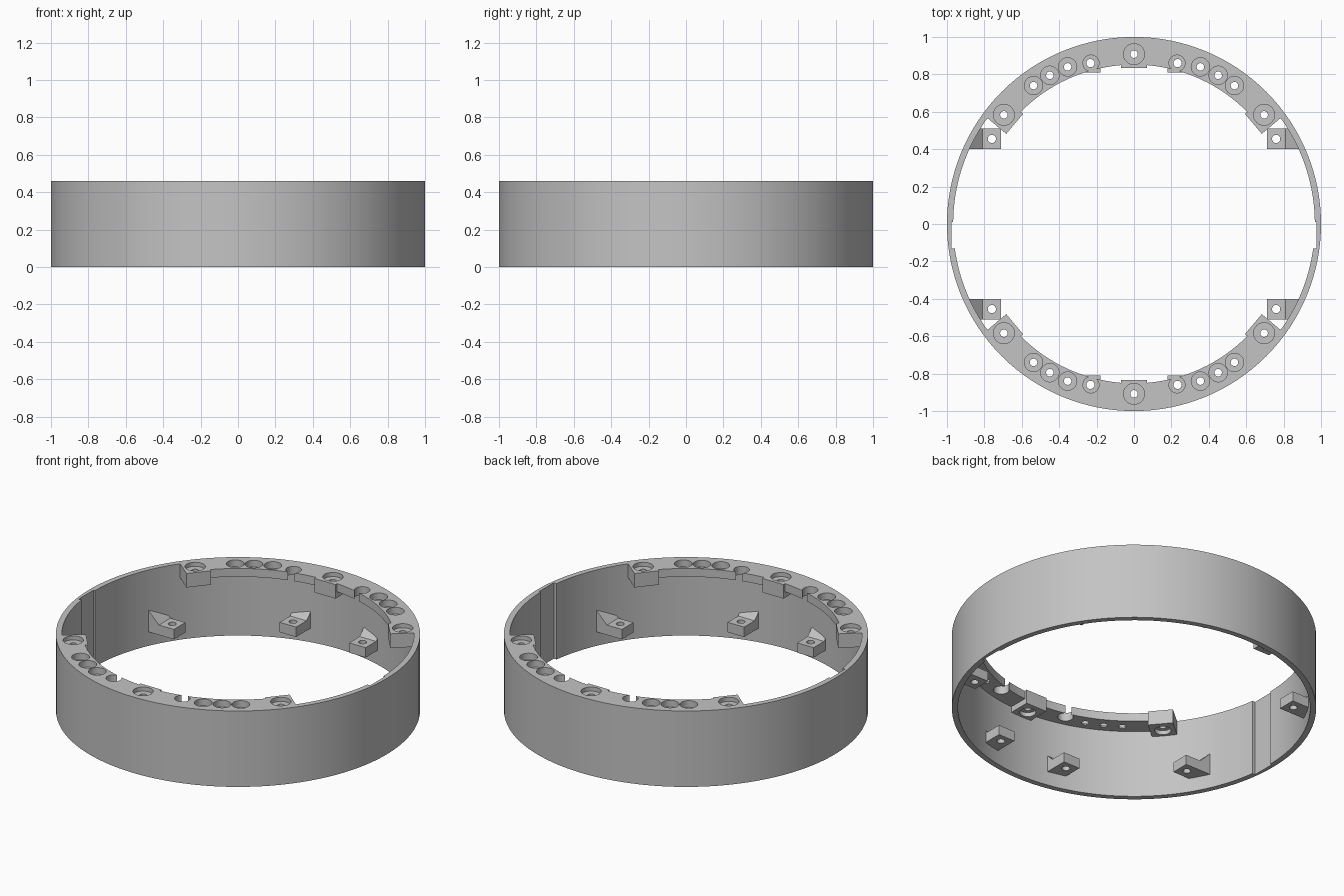
import bpy, bmesh
from math import sin, cos, radians, pi, hypot

if "Cube" in bpy.data.objects:
    bpy.data.objects.remove(bpy.data.objects["Cube"], do_unlink=True)

HEIGHT, OUTER, INNER, SEGMENTS = 0.46, 1.0, 0.967, 128
FLANGE_INNER, FLANGE_Z, BOSS_Z = 0.852, 0.41, 0.375

grey = bpy.data.materials.new("plain grey")
grey.use_nodes = True
grey.diffuse_color = (0.55, 0.55, 0.55, 1)
grey.node_tree.nodes["Principled BSDF"].inputs["Base Color"].default_value = grey.diffuse_color


def finish(name, bm):
    bmesh.ops.recalc_face_normals(bm, faces=bm.faces)
    mesh = bpy.data.meshes.new(name)
    bm.to_mesh(mesh)
    bm.free()
    mesh.materials.append(grey)
    ob = bpy.data.objects.new(name, mesh)
    bpy.context.collection.objects.link(ob)
    return ob


def prism(name, outline, low, high, place=lambda a, b, h: (a, b, h)):
    """Extrude a 2D outline from low to high along the third axis."""
    bm = bmesh.new()
    face = bm.faces.new([bm.verts.new(place(a, b, low)) for a, b in outline])
    top = bmesh.ops.extrude_face_region(bm, geom=[face])["geom"]
    origin, end = place(0, 0, low), place(0, 0, high)
    bmesh.ops.translate(bm, vec=[e - o for e, o in zip(end, origin)],
                        verts=[v for v in top if isinstance(v, bmesh.types.BMVert)])
    return finish(name, bm)


def lathe(bm, profile, x=0, y=0, segments=32, closed=False):
    """Turn a radius/height profile around a vertical line."""
    rings = [[bm.verts.new((x + r * cos(2 * pi * i / segments), y + r * sin(2 * pi * i / segments), z))
              for i in range(segments)] for r, z in profile]
    pairs = list(zip(rings, rings[1:]))
    if closed:
        pairs.append((rings[-1], rings[0]))
    else:
        bm.faces.new(rings[0])
        bm.faces.new(rings[-1])
    for a, b in pairs:
        for i in range(segments):
            j = (i + 1) % segments
            bm.faces.new((a[i], a[j], b[j], b[i]))


def boolean(target, tool, operation):
    mod = target.modifiers.new("cut", 'BOOLEAN')
    mod.operation, mod.object, mod.solver = operation, tool, 'EXACT'
    bpy.context.view_layer.objects.active = target
    bpy.ops.object.modifier_apply(modifier=mod.name)
    bpy.data.objects.remove(tool, do_unlink=True)


def clip_to_wall(ob):
    bm = bmesh.new()
    lathe(bm, [(INNER, -1), (INNER, 1)], segments=SEGMENTS)
    boolean(ob, finish("clip", bm), 'INTERSECT')


def rectangle(x0, x1, y0, y1):
    return [(x0, y0), (x1, y0), (x1, y1), (x0, y1)]


# Outer ring with a shallow recess inside each side
wall = bmesh.new()
lathe(wall, [(OUTER, 0), (OUTER, HEIGHT), (INNER, HEIGHT), (INNER, 0)], segments=SEGMENTS, closed=True)
ring = finish("ring_wall", wall)
boolean(ring, prism("recess", rectangle(-0.977, 0.977, -0.13, 0.012), -0.1, 0.6), 'DIFFERENCE')
parts = [ring]

# Top flange: arc plate, three thick bosses, bored holes
arc = [radians(40 + 100 * i / 40) for i in range(41)]
outline = [(0.99 * cos(a), 0.99 * sin(a)) for a in arc]
outline += [(FLANGE_INNER * cos(a), FLANGE_INNER * sin(a)) for a in reversed(arc)]
flange = prism("back_flange", outline, FLANGE_Z, HEIGHT)
BOSS_ANGLES = [radians(a) for a in (40, 90, 140)]
for a in BOSS_ANGLES:
    def turn(u, v, h, a=a):
        return (u * cos(a) - v * sin(a), u * sin(a) + v * cos(a), h)
    boolean(flange, prism("boss", rectangle(0.833, 0.985, -0.07, 0.07), BOSS_Z, HEIGHT, turn), 'UNION')
clip_to_wall(flange)

holes = bmesh.new()
for a in BOSS_ANGLES:
    lathe(holes, [(0.045, 0.3), (0.045, 0.4), (0.02, 0.4), (0.02, 0.435), (0.056, 0.435), (0.056, 0.5)],
          0.908 * cos(a), 0.908 * sin(a))
for side in (-1, 1):
    for x, y in ((0.355, 0.84), (0.45, 0.795), (0.537, 0.74)):
        lathe(holes, [(0.02, 0.3), (0.02, 0.42), (0.049, 0.42), (0.049, 0.5)], side * x, y)
    lathe(holes, [(0.043, 0.3), (0.043, 0.5)], side * 0.23, 0.86)
boolean(flange, finish("holes", holes), 'DIFFERENCE')
parts.append(flange)

# The front flange is the back one turned half way round
front = flange.copy()
front.data = flange.data.copy()
front.name = "front_flange"
front.data.transform(((-1, 0, 0, 0), (0, -1, 0, 0), (0, 0, 1, 0), (0, 0, 0, 1)))
bpy.context.collection.objects.link(front)
parts.append(front)


# Low drilled tabs with a ramp rising to the wall
def tab(name, inner, near, far, along_x, sx, sy):
    profile = [(inner, 0.085), (0.99, 0.085), (0.99, 0.145 + 0.89 - inner),
               (inner + 0.1, 0.145), (inner, 0.145)]

    def place(u, z, v):
        return (sx * u, sy * v, z) if along_x else (sx * v, sy * u, z)
    ob = prism(name, profile, near, far, place)
    clip_to_wall(ob)
    x, y, z = place(inner + 0.05, 0, (near + far) / 2)
    drill = bmesh.new()
    lathe(drill, [(0.022, 0), (0.022, 0.3)], x, y)
    boolean(ob, finish("drill", drill), 'DIFFERENCE')
    parts.append(ob)


for sx, side in ((1, "left"), (-1, "right")):
    for sy, end in ((1, "back"), (-1, "front")):
        tab(f"{end}_{side}_side_tab", 0.71, 0.4, 0.51, True, sx, sy)
        tab(f"{end}_{side}_middle_tab", 0.81, 0.178, 0.288, False, sx, sy)

# Smooth the round walls and keep the edges crisp
bpy.ops.object.select_all(action='DESELECT')
for ob in parts:
    ob.select_set(True)
bpy.context.view_layer.objects.active = ring
bpy.ops.object.shade_smooth_by_angle(angle=radians(25))
